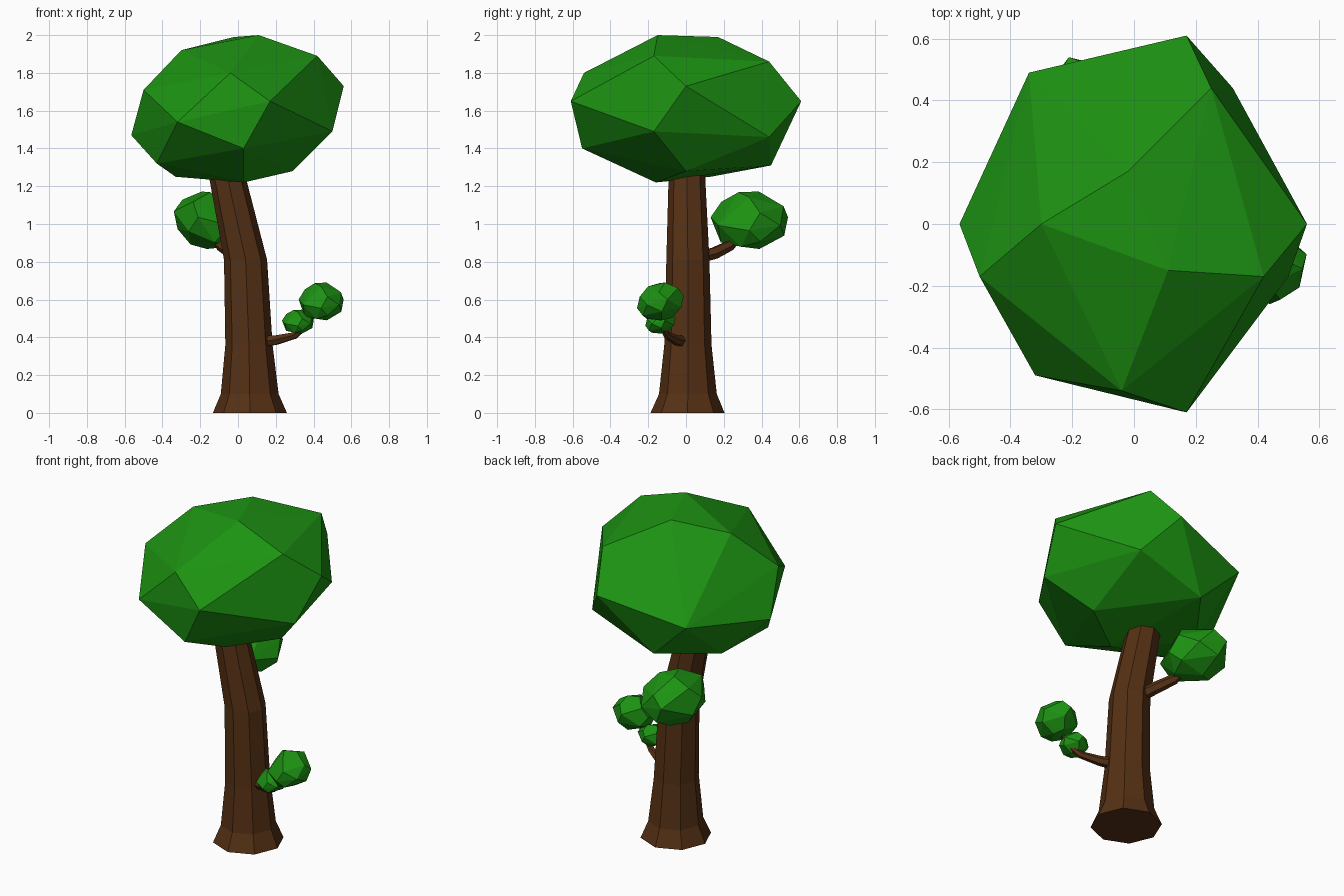
import bpy, bmesh
from math import cos, sin, pi
from mathutils import Vector, Matrix

if "Cube" in bpy.data.objects:
    bpy.data.objects.remove(bpy.data.objects["Cube"])


def material(name, color):
    m = bpy.data.materials.new(name)
    m.diffuse_color = (*color, 1)
    m.use_nodes = True
    m.node_tree.nodes["Principled BSDF"].inputs["Base Color"].default_value = m.diffuse_color
    return m


LEAF = material("leaf_green", (0.012, 0.29, 0.006))
BARK = material("bark_brown", (0.09, 0.03, 0.007))


def finish(name, bm, mat):
    bmesh.ops.recalc_face_normals(bm, faces=bm.faces)
    me = bpy.data.meshes.new(name)
    bm.to_mesh(me)
    bm.free()
    me.materials.append(mat)
    ob = bpy.data.objects.new(name, me)
    bpy.context.collection.objects.link(ob)
    return ob


# Corner points of one faceted leaf clump, relative to its centre
CLUMP = [(-.565, 0, -.14), (-.50, -.17, .10), (-.30, 0, .31), (-.02, .17, .38),
         (.11, -.15, .39), (.42, -.17, .28), (.56, 0, .12), (.50, -.17, -.12),
         (.29, 0, -.33), (.03, -.16, -.39), (-.33, .13, -.36), (-.43, -.17, -.29),
         (-.04, -.54, .19), (.17, -.61, .04), (-.32, -.49, -.07), (.03, -.55, -.21),
         (.17, .61, .04), (-.34, .49, -.07), (.25, .44, .25), (.32, .44, -.15),
         (-.10, .45, -.30)]


def clump(name, center, scale, turn):
    bm = bmesh.new()
    rot = Matrix.Rotation(turn, 3, 'Z')
    for p in CLUMP:
        q = rot @ Vector(p)
        bm.verts.new([c + s * v for c, s, v in zip(center, scale, q)])
    bmesh.ops.convex_hull(bm, input=bm.verts[:])
    return finish(name, bm, LEAF)


def tube(name, path, sides, level=False):
    """Faceted tube through (x, y, z, radius) rings; level keeps rings flat."""
    bm = bmesh.new()
    pts = [Vector(p[:3]) for p in path]
    rings = []
    for i, p in enumerate(pts):
        d = pts[min(i + 1, len(pts) - 1)] - pts[max(i - 1, 0)]
        rot = Matrix.Identity(3) if level else d.to_track_quat('Z', 'Y').to_matrix()
        r = path[i][3]
        rings.append([bm.verts.new(p + rot @ Vector((r * cos(2 * pi * k / sides),
                                                     r * sin(2 * pi * k / sides), 0)))
                      for k in range(sides)])
    for a, b in zip(rings, rings[1:]):
        for k in range(sides):
            n = (k + 1) % sides
            bm.faces.new((a[k], a[n], b[n], b[k]))
    bm.faces.new(rings[0][::-1])
    bm.faces.new(rings[-1])
    return finish(name, bm, BARK)


# Trunk with flared foot and leaning top
tube("trunk", [(.063, .008, 0, .196), (.062, .01, .10, .153), (.058, .01, .36, .125),
               (.04, .01, .81, .114), (-.05, .005, 1.22, .098), (-.07, .005, 1.31, .094)],
     8, level=True)

# Branches
tube("side_branch", [(.12, -.01, .378, .034), (.20, -.05, .385, .028),
                     (.30, -.10, .41, .02), (.36, -.13, .46, .016),
                     (.42, -.14, .55, .012)], 6)
tube("back_branch", [(.01, .05, .82, .036), (-.03, .15, .845, .034),
                     (-.09, .23, .885, .03), (-.14, .30, .96, .022)], 6)

# Foliage
clump("crown", (0, 0, 1.61), (1, 1, 1), 0)
clump("back_clump", (-.155, .335, 1.02), (.33, .336, .39), pi)
clump("side_clump", (.44, -.135, .59), (.195, .22, .256), pi / 2)
clump("small_side_clump", (.317, -.135, .483), (.138, .142, .162), pi / 2)
